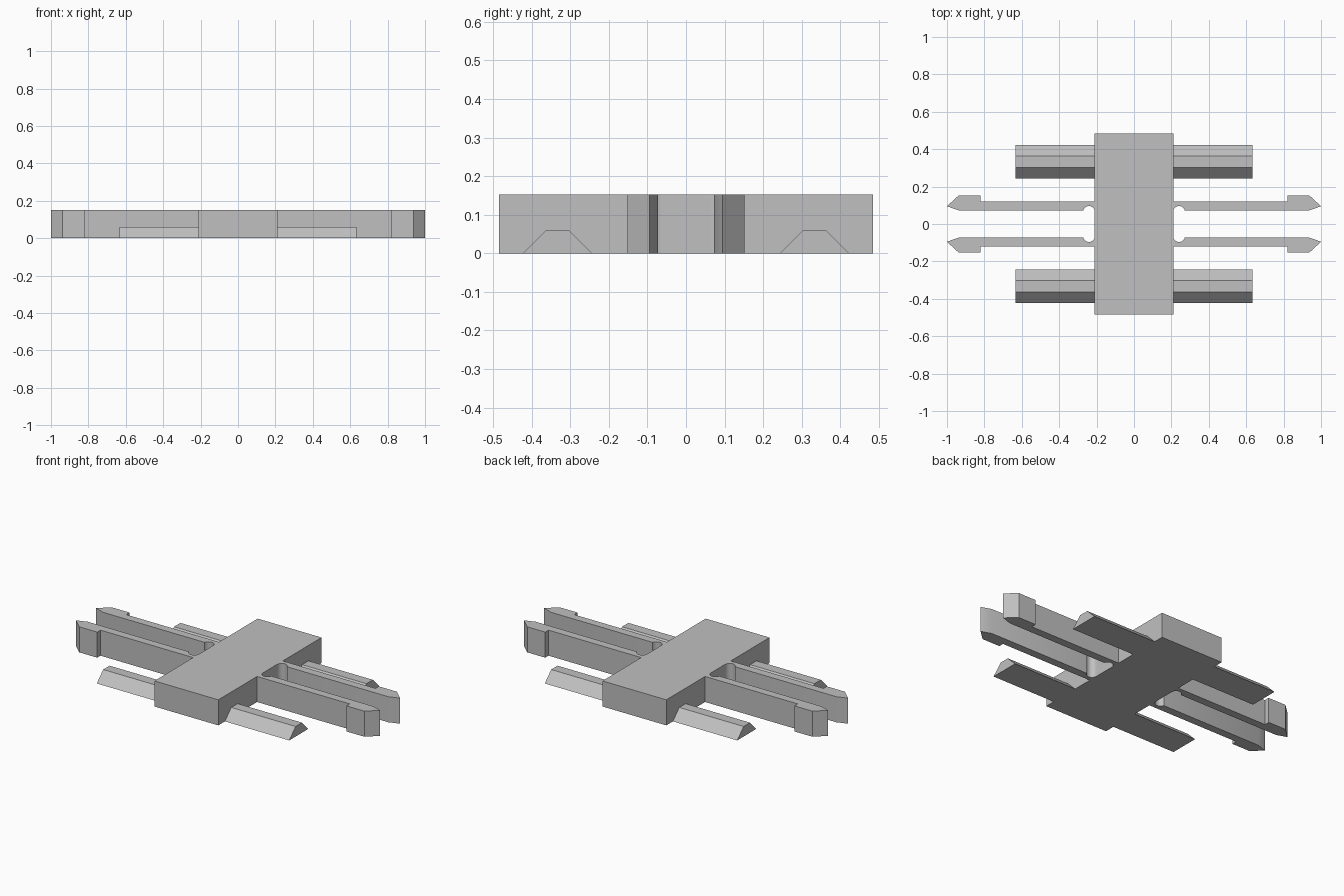
import bpy, bmesh, math
from mathutils import Vector

if "Cube" in bpy.data.objects:
    bpy.data.objects.remove(bpy.data.objects["Cube"])

H = 0.152        # overall height
BX, BY = 0.21, 0.485   # half size of the central block

grey = bpy.data.materials.new("plain_grey")
grey.diffuse_color = (0.53, 0.53, 0.53, 1)
grey.use_nodes = True
grey.node_tree.nodes["Principled BSDF"].inputs["Base Color"].default_value = grey.diffuse_color


def prism(name, profile, offset, mirror=(False, False)):
    """Extrude a closed 3D profile along offset, optionally mirrored in x and y."""
    bm = bmesh.new()
    face = bm.faces.new([bm.verts.new(p) for p in profile])
    ext = bmesh.ops.extrude_face_region(bm, geom=[face], use_keep_orig=True)
    moved = [v for v in ext["geom"] if isinstance(v, bmesh.types.BMVert)]
    bmesh.ops.translate(bm, verts=moved, vec=Vector(offset))
    bmesh.ops.recalc_face_normals(bm, faces=bm.faces[:])
    mesh = bpy.data.meshes.new(name)
    bm.to_mesh(mesh)
    bm.free()
    mesh.materials.append(grey)
    obj = bpy.data.objects.new(name, mesh)
    bpy.context.collection.objects.link(obj)
    if any(mirror):
        mod = obj.modifiers.new("mirror", 'MIRROR')
        mod.use_axis = (mirror[0], mirror[1], False)
        mod.use_mirror_merge = False
    return obj


# Central block
prism("central_block",
      [(-BX, -BY, 0), (BX, -BY, 0), (BX, BY, 0), (-BX, BY, 0)], (0, 0, H))

# Low trapezoid side ribs
rib = [(0.243, 0), (0.423, 0), (0.363, 0.06), (0.303, 0.06)]
prism("side_ribs", [(BX, y, z) for y, z in rib], (0.633 - BX, 0, 0), (True, True))

# Snap arms: barbed tip outside, rounded relief notch at the root
r, cx, cy = 0.031, BX + 0.031, 0.065
start = math.asin((0.073 - cy) / r)
notch = [(cx + r * math.cos(a), cy + r * math.sin(a))
         for a in (start + (math.pi - start) * i / 16 for i in range(17))]
arm = notch + [(BX, 0.121), (0.82, 0.121), (0.82, 0.152), (0.938, 0.152),
               (1.0, 0.095), (0.938, 0.073)]
arms = prism("snap_arms", [(x, y, 0) for x, y in arm], (0, 0, H), (True, True))

# Smooth only the rounded notch walls
bpy.context.view_layer.objects.active = arms
arms.select_set(True)
bpy.ops.object.shade_smooth_by_angle(angle=math.radians(20))
